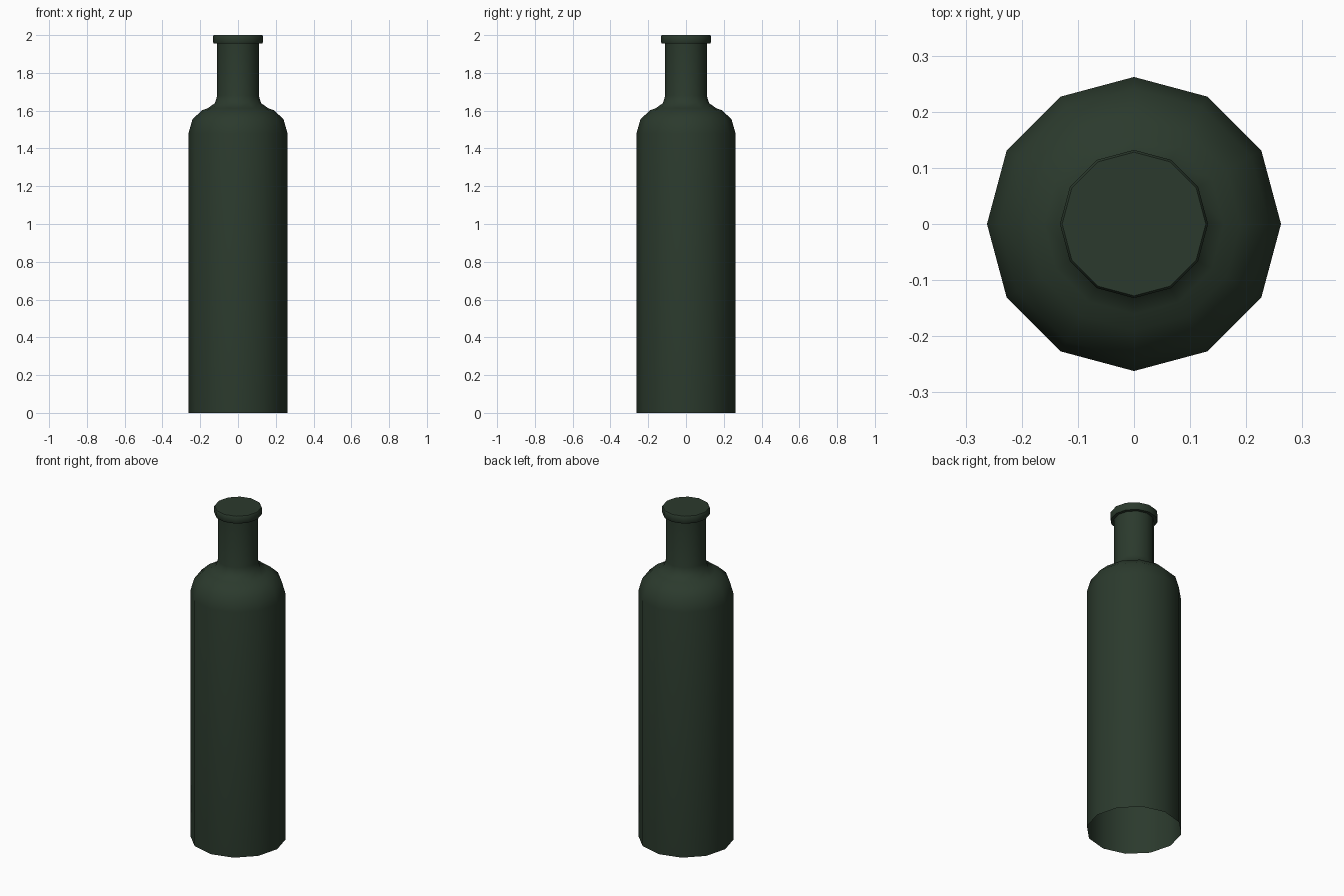
import bpy, bmesh, math

if "Cube" in bpy.data.objects:
    bpy.data.objects.remove(bpy.data.objects["Cube"])

SIDES = 12

# Dark green glass
glass = bpy.data.materials.new("dark_green_glass")
glass.diffuse_color = (0.024, 0.042, 0.026, 1)
glass.use_nodes = True
glass.node_tree.nodes["Principled BSDF"].inputs["Base Color"].default_value = glass.diffuse_color

# Bottle profile (radius, height): body, shoulder, neck, lip
profile = [
    (0.262, 0.0), (0.262, 1.48),
    (0.241, 1.555), (0.19, 1.602), (0.16, 1.613), (0.122, 1.64), (0.11, 1.68),
    (0.11, 1.955), (0.128, 1.955), (0.132, 1.962),
    (0.132, 1.994), (0.128, 2.0),
]

# Lathe the profile, closed at the mouth and open underneath
bm = bmesh.new()
rings = []
for r, z in profile:
    rings.append([bm.verts.new((r * math.cos(a), r * math.sin(a), z))
                  for a in (2 * math.pi * i / SIDES for i in range(SIDES))])
for low, high in zip(rings, rings[1:]):
    for i in range(SIDES):
        j = (i + 1) % SIDES
        bm.faces.new((low[i], low[j], high[j], high[i]))
bm.faces.new(rings[-1])

mesh = bpy.data.meshes.new("bottle")
bm.to_mesh(mesh)
bm.free()
mesh.materials.append(glass)
bottle = bpy.data.objects.new("bottle", mesh)
bpy.context.collection.objects.link(bottle)

# Smooth walls, sharp lip
bpy.context.view_layer.objects.active = bottle
bottle.select_set(True)
bpy.ops.object.shade_smooth_by_angle(angle=math.radians(50))
